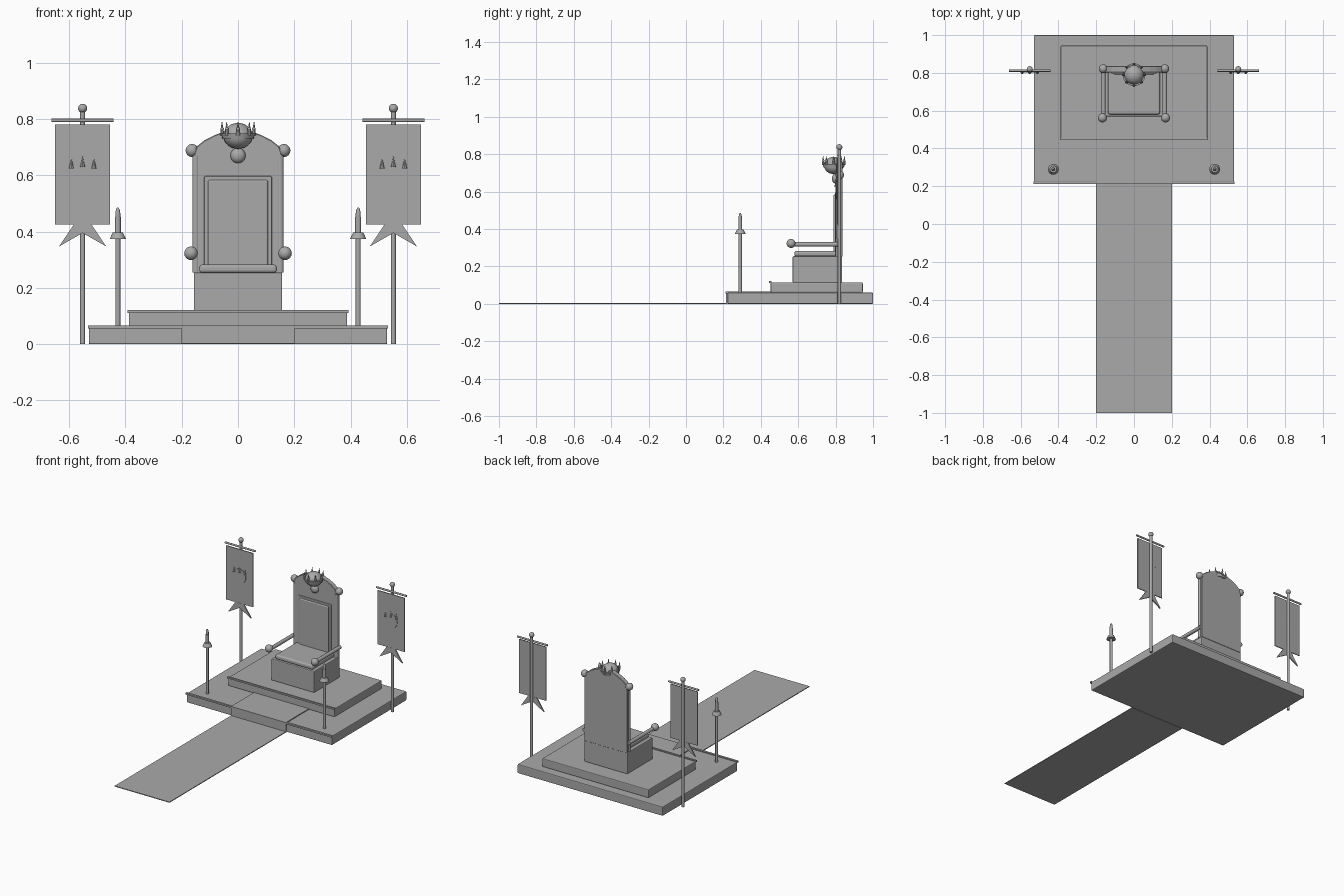
import bpy, bmesh, math
from mathutils import Vector

old = bpy.data.objects.get("Cube")
if old:
    bpy.data.objects.remove(old, do_unlink=True)

GREY = (0.4, 0.4, 0.4, 1)
stone = bpy.data.materials.new("plain grey")
stone.use_nodes = True
stone.diffuse_color = GREY
stone.node_tree.nodes["Principled BSDF"].inputs["Base Color"].default_value = GREY


def finish(name, bm, smooth=False, bevel=0, segments=2):
    bmesh.ops.recalc_face_normals(bm, faces=bm.faces)
    mesh = bpy.data.meshes.new(name)
    bm.to_mesh(mesh)
    bm.free()
    mesh.materials.append(stone)
    ob = bpy.data.objects.new(name, mesh)
    bpy.context.collection.objects.link(ob)
    if bevel:
        mod = ob.modifiers.new("Bevel", 'BEVEL')
        mod.width, mod.segments = bevel, segments
    if smooth:
        bpy.ops.object.select_all(action='DESELECT')
        ob.select_set(True)
        bpy.context.view_layer.objects.active = ob
        bpy.ops.object.shade_smooth_by_angle(angle=math.radians(40))
    return ob


def box(name, x, y, z, bevel=0, segments=2):
    """Box from (low, high) ranges."""
    bm = bmesh.new()
    bmesh.ops.create_cube(bm, size=1)
    for v in bm.verts:
        v.co = [(a + b) / 2 + c * (b - a) for (a, b), c in zip((x, y, z), v.co)]
    return finish(name, bm, False, bevel, segments)


def rod(name, a, b, r1, r2=None, sides=16):
    """Cylinder or cone between two points."""
    a, b = Vector(a), Vector(b)
    bm = bmesh.new()
    bmesh.ops.create_cone(bm, cap_ends=True, segments=sides, radius1=r1,
                          radius2=r1 if r2 is None else r2, depth=(b - a).length)
    turn = (b - a).to_track_quat('Z', 'Y')
    for v in bm.verts:
        v.co = turn @ v.co + (a + b) / 2
    return finish(name, bm, True)


def ball(name, centre, size):
    bm = bmesh.new()
    bmesh.ops.create_uvsphere(bm, u_segments=24, v_segments=14, radius=1)
    for v in bm.verts:
        v.co = [c + k * s for c, k, s in zip(centre, v.co, size)]
    return finish(name, bm, True)


def plate(name, outline, y0, y1, bevel=0):
    """Upright outline in x and z, extruded along y."""
    bm = bmesh.new()
    face = bm.faces.new([bm.verts.new((x, y0, z)) for x, z in outline])
    new = bmesh.ops.extrude_face_region(bm, geom=[face])["geom"]
    for v in new:
        if isinstance(v, bmesh.types.BMVert):
            v.co.y = y1
    return finish(name, bm, False, bevel, 1)


# Stepped dais with front trims
box("lower_step", (-.53, .53), (.222, 1), (0, .06), .005)
box("lower_step_trim", (-.533, .533), (.212, .226), (.056, .066))
box("upper_step", (-.388, .388), (.452, .945), (.06, .115), .005)
box("upper_step_trim", (-.392, .392), (.445, .457), (.111, .121))

# Carpet on the floor and over the first step
box("carpet_floor", (-.2, .2), (-1, .222), (0, .005))
box("carpet_riser", (-.2, .2), (.213, .222), (0, .066))
box("carpet_step", (-.2, .2), (.212, .452), (.058, .066))

# Throne seat
box("throne_base", (-.157, .157), (.57, .835), (.113, .255), .005)
box("seat_cushion", (-.138, .138), (.58, .81), (.253, .283), .011, 3)

# Arched backrest with panel
arch = [(.157, .25), (.157, .67), (.147, .702), (.118, .725), (.085, .742), (.045, .757), (0, .762)]
outline = arch + [(-x, z) for x, z in reversed(arch[:-1])]
plate("backrest", outline, .803, .836, .003)
box("back_panel_frame", (-.12, .12), (.796, .806), (.262, .597), .003)
box("back_panel_cushion", (-.106, .106), (.788, .804), (.272, .584), .006, 3)
ball("backrest_jewel", (0, .8, .67), (.027, .02, .027))

# Posts, finials and armrests
for side, s in (("left", 1), ("right", -1)):
    rod(side + "_back_post", (s * .15, .812, .255), (s * .15, .812, .67), .0125)
    ball(side + "_back_finial", (s * .163, .822, .688), (.023, .023, .023))
    rod(side + "_armrest", (s * .163, .56, .318), (s * .163, .83, .318), .012)
    ball(side + "_armrest_knob", (s * .167, .562, .323), (.024, .024, .024))

# Crown: band, domed cap and a ring of points
CY = .79
rod("crown_band", (0, CY, .729), (0, CY, .748), .055, .06, 24)
ball("crown_cap", (0, CY, .74), (.052, .052, .046))
for i in range(8):
    a = i * math.tau / 8
    c, s = math.sin(a), -math.cos(a)
    rod("crown_point", (c * .056, CY + s * .056, .742),
        (c * .057, CY + s * .057, .79), .008, .001, 8)
    ball("crown_bead", (c * .056, CY + s * .056, .765), (.006, .006, .006))

# Candle stands
for side, s in (("left", 1), ("right", -1)):
    x, y = s * .427, .29
    rod(side + "_candle_pole", (x, y, .06), (x, y, .38), .009)
    rod(side + "_candle_dish", (x, y, .373), (x, y, .397), .029, .018)
    rod(side + "_candle", (x, y, .39), (x, y, .452), .0105)
    ball(side + "_candle_flame", (x, y, .458), (.009, .009, .028))

# Banners
for side, s in (("left", 1), ("right", -1)):
    x, y = s * .552, .82
    rod(side + "_banner_pole", (x, y, 0), (x, y, .825), .009)
    ball(side + "_banner_finial", (x, y, .838), (.016, .016, .016))
    rod(side + "_banner_crossbar", (x - .11, y - .008, .795), (x + .11, y - .008, .795), .006)
    box(side + "_banner_cloth", (x - .098, x + .098), (.805, .811), (.425, .78))
    # Swallow tail
    tail = [(-.03, .427), (-.084, .347), (0, .395), (.084, .347), (.03, .427)]
    plate(side + "_banner_tail", [(x + u, z) for u, z in tail], .804, .812)
    # Emblem disc with three points
    rod(side + "_emblem", (x, .806, .605), (x, .802, .605), .047, sides=32)
    for u, z in ((-.04, .624), (0, .63), (.04, .624)):
        rod(side + "_emblem_point", (x + u, .803, z), (x + u, .803, z + .036), .009, .0005, 8)
